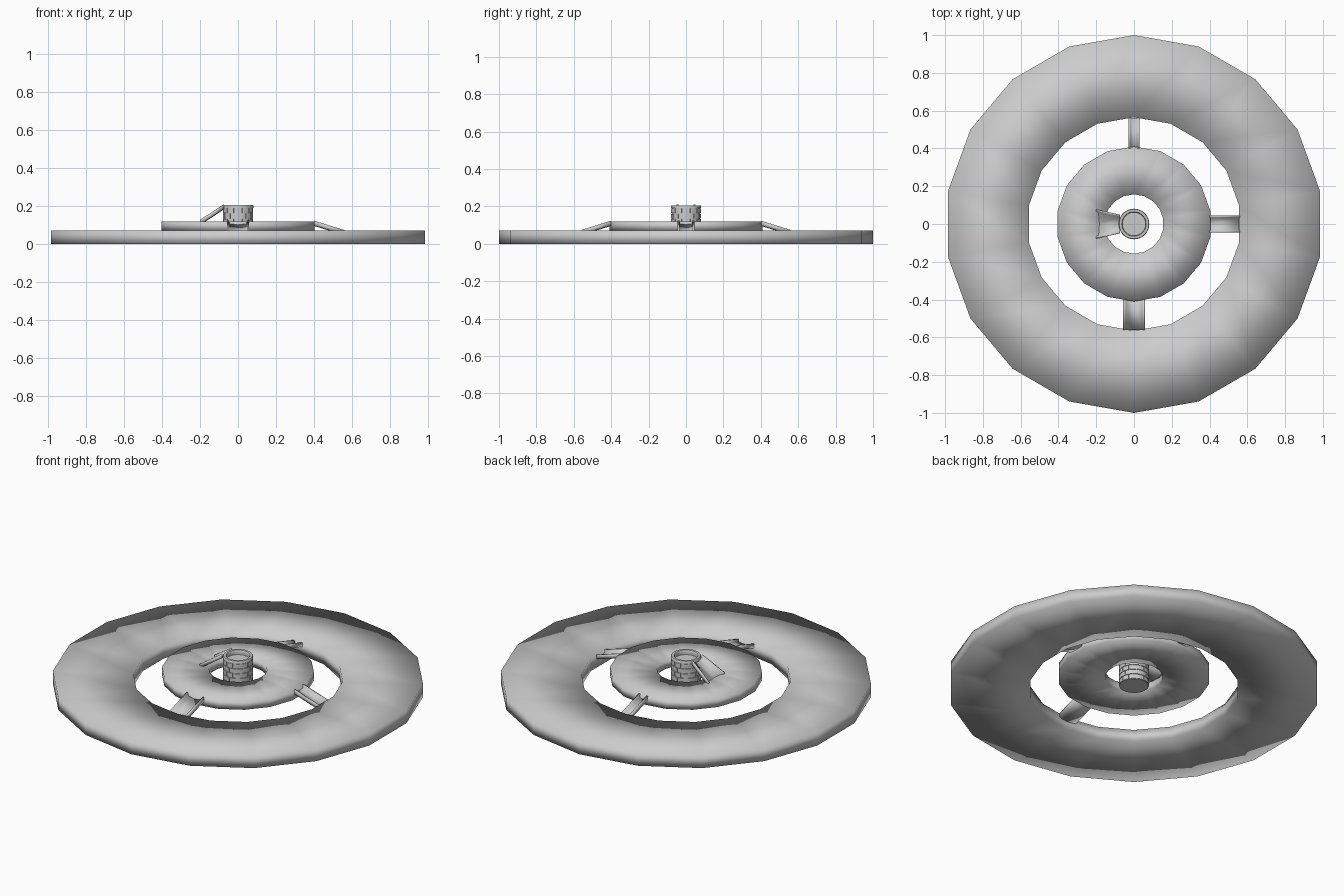
import bpy, math
from mathutils import Matrix

if "Cube" in bpy.data.objects:
    bpy.data.objects.remove(bpy.data.objects["Cube"])


def make(name, verts, faces, smooth=True):
    me = bpy.data.meshes.new(name)
    me.from_pydata(verts, [], faces)
    me.update()
    ob = bpy.data.objects.new(name, me)
    bpy.context.collection.objects.link(ob)
    for p in me.polygons:
        p.use_smooth = smooth
    return ob


def sweep(profile, sides, a0=0.0, a1=2 * math.pi):
    """Revolve a closed (r, z) profile; partial sweeps get end caps."""
    full = abs(a1 - a0 - 2 * math.pi) < 1e-6
    rows, n = (sides if full else sides + 1), len(profile)
    verts, faces = [], []
    for i in range(rows):
        a = a0 + (a1 - a0) * i / sides
        verts += [(r * math.cos(a), r * math.sin(a), z) for r, z in profile]
    for i in range(sides):
        j = (i + 1) % rows
        for k in range(n):
            m = (k + 1) % n
            faces.append((i * n + k, j * n + k, j * n + m, i * n + m))
    if not full:
        faces.append(tuple(range(n)))
        faces.append(tuple(reversed(range(sides * n, sides * n + n))))
    return verts, faces


def box_profile(r0, r1, z0, z1):
    return [(r0, z0), (r1, z0), (r1, z1), (r0, z1)]


def ring(name, r0, r1, z0, z1, sides=18):
    return make(name, *sweep(box_profile(r0, r1, z0, z1), sides,
                             math.pi / 2, math.pi * 2.5))


# Two flat 18-sided platforms
ring("outer_platform", 0.565, 1.0, 0.0, 0.072)
ring("inner_platform", 0.157, 0.41, 0.072, 0.12)


def ramp(name, r_in, z_in, w_in, r_out, z_out, w_out, angle, rail=0.016):
    """Sloping trough with raised side rails, running outward along angle."""
    t = 0.009
    verts = []
    for r, z, w in ((r_in, z_in, w_in), (r_out, z_out, w_out)):
        s = [(-w, 0), (-w + t, 0), (-w + t * 1.6, -rail), (0, -rail - 0.003),
             (w - t * 1.6, -rail), (w - t, 0), (w, 0),
             (w, -rail - t), (0, -rail - t - 0.003), (-w, -rail - t)]
        verts += [(r, y, z + dz) for y, dz in s]
    n = 10
    faces = [(k, (k + 1) % n, n + (k + 1) % n, n + k) for k in range(n)]
    faces += [tuple(reversed(range(n))), tuple(range(n, 2 * n))]
    ob = make(name, verts, faces)
    ob.data.transform(Matrix.Rotation(math.radians(angle), 4, 'Z'))
    return ob


# Three ramps between platforms, one flared ramp up to the well
ramp("right_ramp", 0.4, 0.124, 0.045, 0.56, 0.074, 0.045, 0)
ramp("back_ramp", 0.4, 0.124, 0.03, 0.56, 0.074, 0.03, 90)
ramp("front_ramp", 0.4, 0.124, 0.057, 0.56, 0.074, 0.057, 270)
ramp("well_ramp", 0.075, 0.21, 0.05, 0.2, 0.128, 0.077, 180)

# Well: mortar core, staggered bricks, rim and inner surface
Z0, ROWS, ROW_H, PER_ROW = 0.02, 6, 0.0285, 12
top = Z0 + ROWS * ROW_H
make("well_core", *sweep(box_profile(0.062, 0.0755, Z0, top), 36), smooth=False)
verts, faces = [], []
step = 2 * math.pi / PER_ROW
for row in range(ROWS):
    z = Z0 + row * ROW_H
    for b in range(PER_ROW):
        a = (b + 0.5 * (row % 2)) * step
        v, f = sweep(box_profile(0.07, 0.08, z + 0.002, z + ROW_H - 0.002), 3,
                     a + 0.03, a + step - 0.03)
        faces += [tuple(i + len(verts) for i in face) for face in f]
        verts += v
make("well_bricks", verts, faces, smooth=False)
make("well_rim", *sweep([(0.062, top), (0.081, top), (0.081, 0.202), (0.078, 0.206),
                         (0.065, 0.206), (0.062, 0.202)], 36))


def disc(name, r, z):
    pts = [(r * math.cos(i * math.pi / 18), r * math.sin(i * math.pi / 18), z)
           for i in range(36)]
    make(name, pts, [tuple(range(36))], smooth=False)


disc("well_surface", 0.063, 0.18)
disc("well_bottom", 0.075, Z0)

# Consistent outward normals and crisp ramp edges
for ob in list(bpy.context.scene.objects):
    bpy.ops.object.select_all(action='DESELECT')
    ob.select_set(True)
    bpy.context.view_layer.objects.active = ob
    bpy.ops.object.mode_set(mode='EDIT')
    bpy.ops.mesh.select_all(action='SELECT')
    bpy.ops.mesh.normals_make_consistent(inside=False)
    bpy.ops.object.mode_set(mode='OBJECT')
    if "rim" in ob.name:
        bpy.ops.object.shade_smooth_by_angle(angle=math.radians(50))
